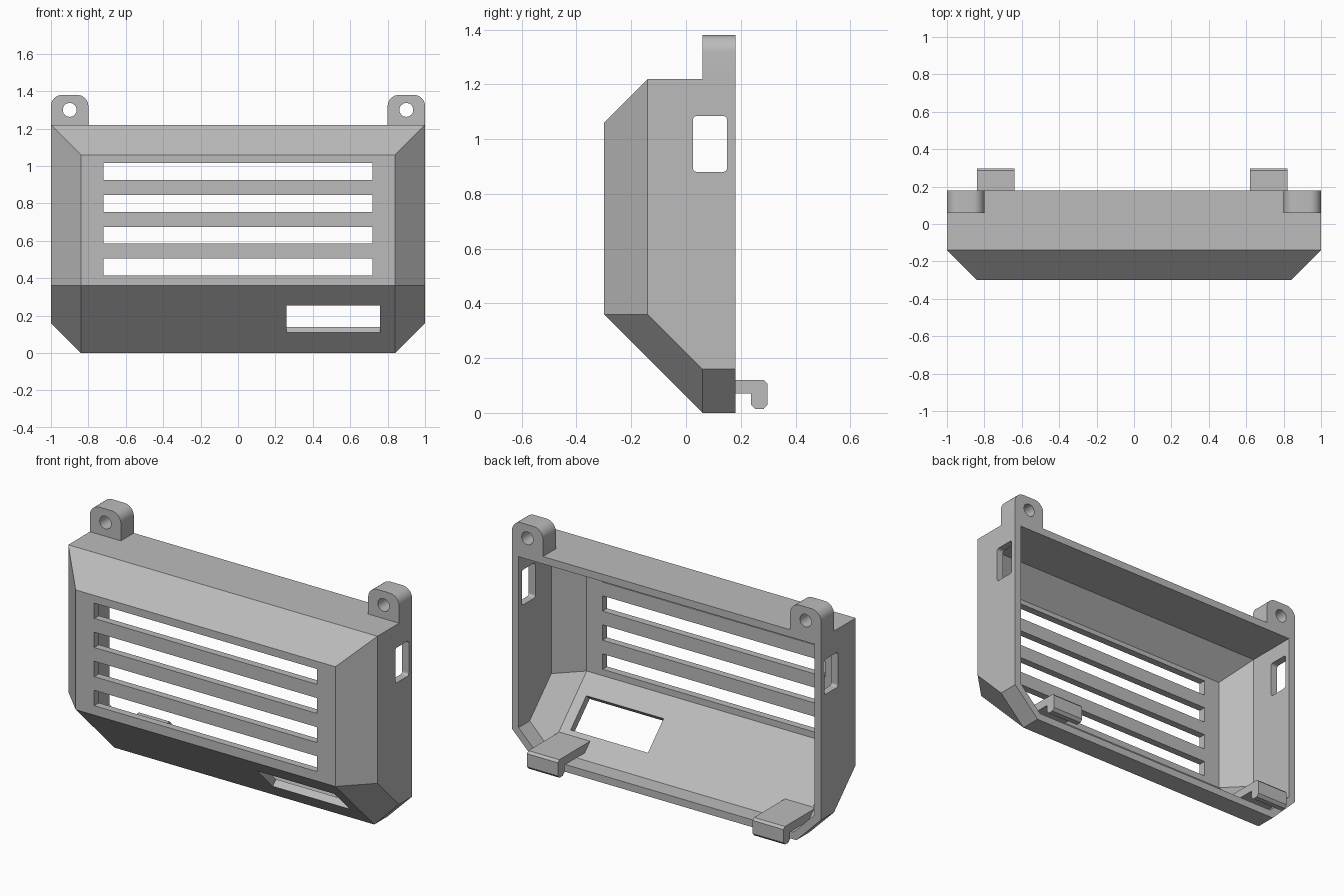
import bpy, bmesh
from math import pi, cos, sin, radians
from mathutils import Matrix

if "Cube" in bpy.data.objects:
    bpy.data.objects.remove(bpy.data.objects["Cube"], do_unlink=True)

WALL = 0.043
BACK = 0.18

grey = bpy.data.materials.new("light grey plastic")
grey.use_nodes = True
grey.diffuse_color = (0.5, 0.5, 0.5, 1)
grey.node_tree.nodes["Principled BSDF"].inputs["Base Color"].default_value = (0.5, 0.5, 0.5, 1)


def finish(bm, name):
    bmesh.ops.recalc_face_normals(bm, faces=bm.faces)
    mesh = bpy.data.meshes.new(name)
    bm.to_mesh(mesh)
    bm.free()
    mesh.materials.append(grey)
    obj = bpy.data.objects.new(name, mesh)
    bpy.context.scene.collection.objects.link(obj)
    return obj


def chamfered_body(name, t, back):
    """Convex chamfered housing, inset by t on every side but the back."""
    k = 0.414 * t
    half = [(1 - t, -0.14 + k, 1.22 - t), (1 - t, back, 1.22 - t),
            (1 - t, back, 0.16 + k), (1 - t, 0.06 + k, 0.16 + k),
            (1 - t, -0.14 + k, 0.36 + k), (0.84 - k, -0.3 + t, 0.36 + k),
            (0.84 - k, -0.3 + t, 1.06 - k), (0.84 - k, 0.06 + k, t),
            (0.84 - k, back, t)]
    bm = bmesh.new()
    for side in (1, -1):
        for x, y, z in half:
            bm.verts.new((side * x, y, z))
    bmesh.ops.convex_hull(bm, input=bm.verts)
    bmesh.ops.dissolve_limit(bm, angle_limit=radians(1), verts=bm.verts, edges=bm.edges)
    return finish(bm, name)


def prism(name, profile, axis, lo, hi):
    """Extrude a profile along x (profile in y, z) or y (profile in x, z)."""
    bm = bmesh.new()
    place = (lambda u, v, w: (w, u, v)) if axis == "x" else (lambda u, v, w: (u, w, v))
    rings = [[bm.verts.new(place(u, v, w)) for u, v in profile] for w in (lo, hi)]
    for ring in rings:
        bm.faces.new(ring)
    n = len(profile)
    for i in range(n):
        j = (i + 1) % n
        bm.faces.new((rings[0][i], rings[0][j], rings[1][j], rings[1][i]))
    return finish(bm, name)


def box(name, centre, size, tilt=0):
    bm = bmesh.new()
    bmesh.ops.create_cube(bm, size=1, matrix=Matrix.Translation(centre)
                          @ Matrix.Rotation(tilt, 4, "X") @ Matrix.Diagonal((*size, 1)))
    return finish(bm, name)


def rounded(u0, u1, v0, v1, top, bottom, steps=8):
    """Rectangle with separate top and bottom corner radii."""
    pts = []
    corners = ((u1, v1, -1, -1, top), (u0, v1, 1, -1, top),
               (u0, v0, 1, 1, bottom), (u1, v0, -1, 1, bottom))
    for q, (u, v, du, dv, r) in enumerate(corners):
        for i in range(steps + 1 if r else 1):
            a = (q + i / steps) * pi / 2
            pts.append((u + du * r + r * cos(a), v + dv * r + r * sin(a)))
    return pts


def cut(target, *cutters):
    bpy.context.view_layer.objects.active = target
    for cutter in cutters:
        mod = target.modifiers.new("cut", "BOOLEAN")
        mod.operation, mod.solver, mod.object = "DIFFERENCE", "EXACT", cutter
        bpy.ops.object.modifier_apply(modifier=mod.name)
        bpy.data.objects.remove(cutter, do_unlink=True)


# Hollow housing, open at the back
housing = chamfered_body("housing", 0, BACK)
cut(housing, chamfered_body("cavity", WALL, BACK + 0.1))

# Ventilation slots in the front wall
for i in range(4):
    cut(housing, box("slot", (0, -0.28, 0.46 + 0.17 * i), (1.44, 0.16, 0.09)))

# Side windows and the opening through the sloping floor
cut(housing,
    prism("window", rounded(0.025, 0.15, 0.88, 1.085, 0.015, 0.015, 4), "x", -1.2, 1.2),
    box("floor_opening", (0.51, -0.1225, 0.1825), (0.5, 0.2, 0.205), radians(45)))

# Screw tabs on the top corners
for side, name in ((1, "left"), (-1, "right")):
    x = 0.9 * side
    tab = prism(name + "_screw_tab", rounded(x - 0.1, x + 0.1, 1.22, 1.38, 0.06, 0), "y", 0.06, BACK)
    hole = [(x + 0.037 * cos(a * pi / 16), 1.3 + 0.037 * sin(a * pi / 16)) for a in range(32)]
    cut(tab, prism("screw_hole", hole, "y", 0, 0.3))
    tab.select_set(True)
    bpy.context.view_layer.objects.active = tab
    bpy.ops.object.shade_smooth_by_angle(angle=radians(30))
    tab.select_set(False)

# Hooks rooted on the sloping floor and reaching out of the back
hook = [(0, 0.07), (0.238, 0.07), (0.238, 0.03), (0.253, 0.014), (0.283, 0.014),
        (0.298, 0.03), (0.298, 0.107), (0.285, 0.12), (0, 0.12)]
prism("left_hook", hook, "x", 0.62, 0.82)
prism("right_hook", hook, "x", -0.84, -0.64)
